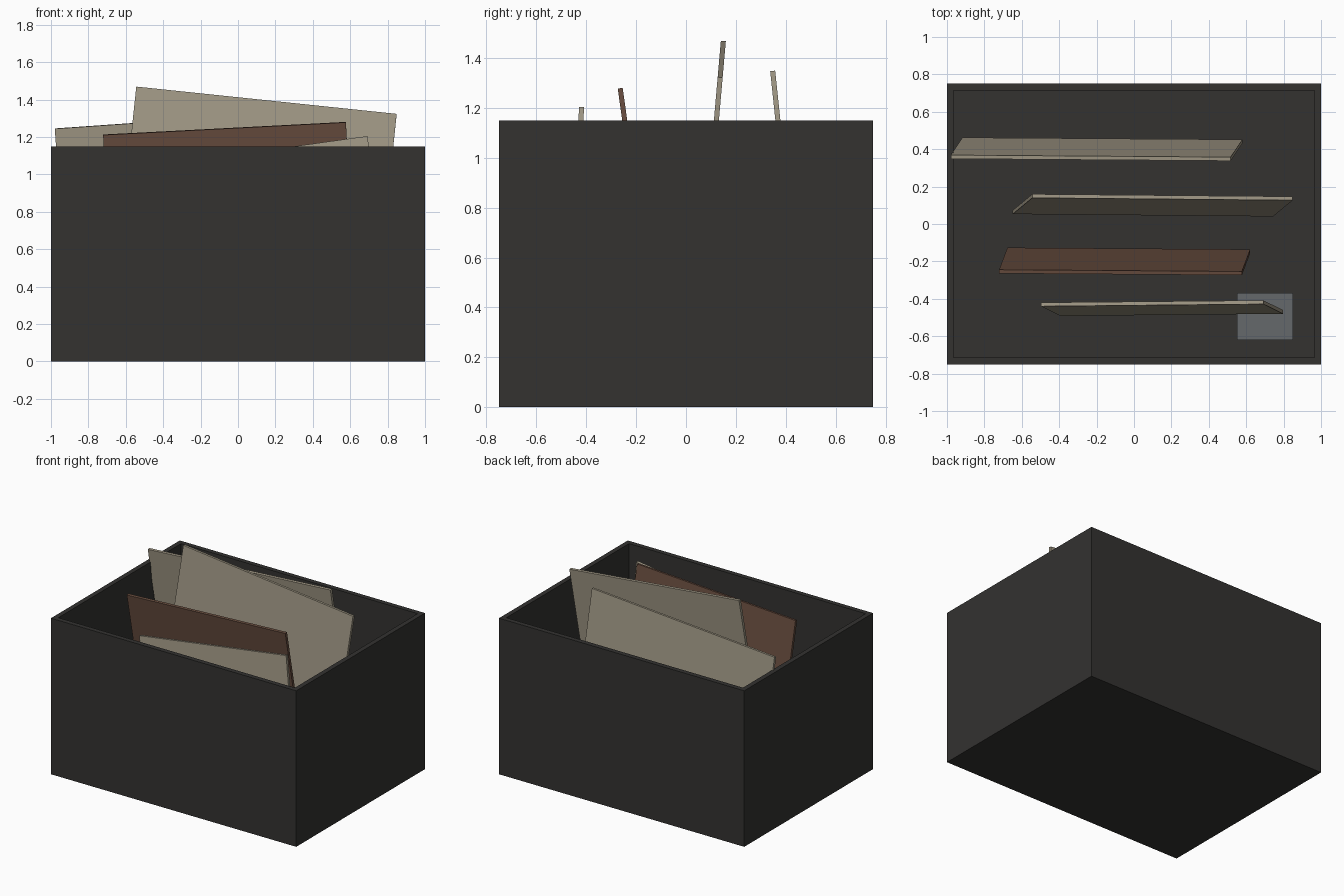
import bpy, bmesh
from math import radians
from mathutils import Matrix, Vector

if "Cube" in bpy.data.objects:
    bpy.data.objects.remove(bpy.data.objects["Cube"])


def material(name, rgb):
    m = bpy.data.materials.new(name)
    m.diffuse_color = (*rgb, 1)
    m.use_nodes = True
    m.node_tree.nodes["Principled BSDF"].inputs["Base Color"].default_value = m.diffuse_color
    return m


def make_object(name, bm, mat):
    me = bpy.data.meshes.new(name)
    bm.to_mesh(me)
    bm.free()
    me.materials.append(mat)
    ob = bpy.data.objects.new(name, me)
    bpy.context.collection.objects.link(ob)
    return ob


def cuboid(size):
    bm = bmesh.new()
    bmesh.ops.create_cube(bm, size=1)
    bmesh.ops.scale(bm, vec=size, verts=bm.verts)
    return bm


charcoal = material("charcoal", (0.033, 0.032, 0.030))
board = material("pale_board", (0.36, 0.32, 0.24))
brown = material("brown_board", (0.14, 0.075, 0.05))
steel = material("blue_grey", (0.13, 0.14, 0.145))

W, D, H, T = 2.0, 1.5, 1.15, 0.05

# Open bin: the top face is inset for the rim, then pushed down to the floor
bm = cuboid((W, D, H))
bmesh.ops.translate(bm, vec=(0, 0, H / 2), verts=bm.verts)
bm.normal_update()
top = max(bm.faces, key=lambda f: f.calc_center_median().z)
bmesh.ops.inset_region(bm, faces=[top], thickness=T)
inner = bmesh.ops.extrude_discrete_faces(bm, faces=[top])["faces"][0]
bmesh.ops.translate(bm, vec=(0, 0, T - H), verts=inner.verts)
bmesh.ops.recalc_face_normals(bm, faces=bm.faces)
make_object("bin", bm, charcoal)

# Leaning boards: name, centre, width, height, tilt about x, roll about y
boards = [
    ("back_board", (-0.20, 0.40, 0.85), 1.5, 0.90, 6, -4, board),
    ("tall_board", (0.10, 0.10, 0.90), 1.4, 1.00, -5, 6, board),
    ("brown_board", (-0.05, -0.20, 0.825), 1.3, 0.85, 8, -3, brown),
    ("front_board", (0.15, -0.45, 0.75), 1.2, 0.75, -4, -8, board),
]
for name, centre, w, h, tilt, roll, mat in boards:
    ob = make_object(name, cuboid((w, 0.02, h)), mat)
    ob.matrix_world = (Matrix.Translation(Vector(centre))
                       @ Matrix.Rotation(radians(tilt), 4, 'X')
                       @ Matrix.Rotation(radians(roll), 4, 'Y'))

# Small block lying on the bin floor
block = make_object("small_block", cuboid((0.30, 0.25, 0.15)), steel)
block.location = (0.70, -0.495, T + 0.075)
